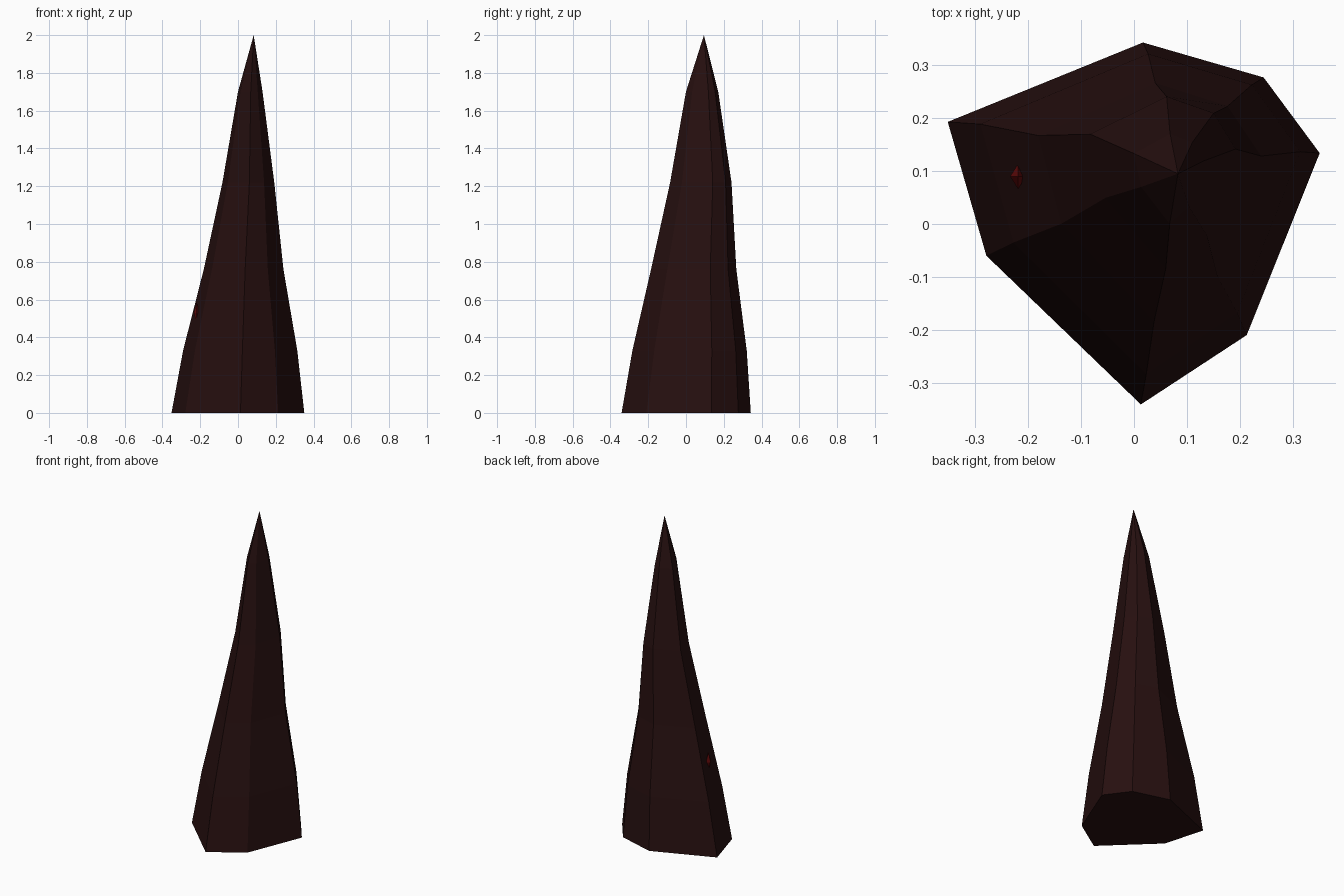
import bpy, bmesh
from mathutils import Vector

if "Cube" in bpy.data.objects:
    bpy.data.objects.remove(bpy.data.objects["Cube"])


def material(name, rgb):
    m = bpy.data.materials.new(name)
    m.diffuse_color = (*rgb, 1)
    m.use_nodes = True
    m.node_tree.nodes["Principled BSDF"].inputs["Base Color"].default_value = m.diffuse_color
    return m


def add_object(name, bm, mat):
    bmesh.ops.recalc_face_normals(bm, faces=bm.faces)
    mesh = bpy.data.meshes.new(name)
    bm.to_mesh(mesh)
    bm.free()
    mesh.materials.append(mat)
    obj = bpy.data.objects.new(name, mesh)
    bpy.context.collection.objects.link(obj)
    return obj


dark_stone = material("dark red stone", (0.02, 0.005, 0.005))
ember_red = material("ember red", (0.12, 0.003, 0.003))

# Spike: irregular seven-sided outline, tapered and leaning to the tip
outline = [(0.017, 0.343), (-0.352, 0.193), (-0.279, -0.06), (0.013, -0.341),
           (0.213, -0.21), (0.245 + 0.106, 0.134), (0.245, 0.277)]
# height, x scale, y scale, centre x, centre y
levels = [(0, 1, 1, 0, 0), (0.33, 0.86, 0.885, 0.012, 0.018),
          (0.76, 0.6, 0.66, 0.03, 0.04), (1.22, 0.39, 0.475, 0.055, 0.078),
          (1.7, 0.185, 0.25, 0.065, 0.085)]
bm = bmesh.new()
rings = [[bm.verts.new((cx + sx * x, cy + sy * y, z)) for x, y in outline]
         for z, sx, sy, cx, cy in levels]
tip = bm.verts.new((0.083, 0.095, 2))
n = len(outline)
bm.faces.new(rings[0])
for i in range(n):
    j = (i + 1) % n
    for low, high in zip(rings, rings[1:]):
        bm.faces.new((low[i], low[j], high[j], high[i]))
    bm.faces.new((rings[-1][i], rings[-1][j], tip))
add_object("stone_spike", bm, dark_stone)

# Ember: small red crystal just breaking through the left side
bm = bmesh.new()
bmesh.ops.create_uvsphere(bm, u_segments=4, v_segments=2, radius=1)
for v in bm.verts:
    v.co = Vector((v.co.x * 0.015, v.co.y * 0.024, v.co.z * 0.06))
    v.co += Vector((-0.219, 0.09, 0.53))
add_object("ember_shard", bm, ember_red)
